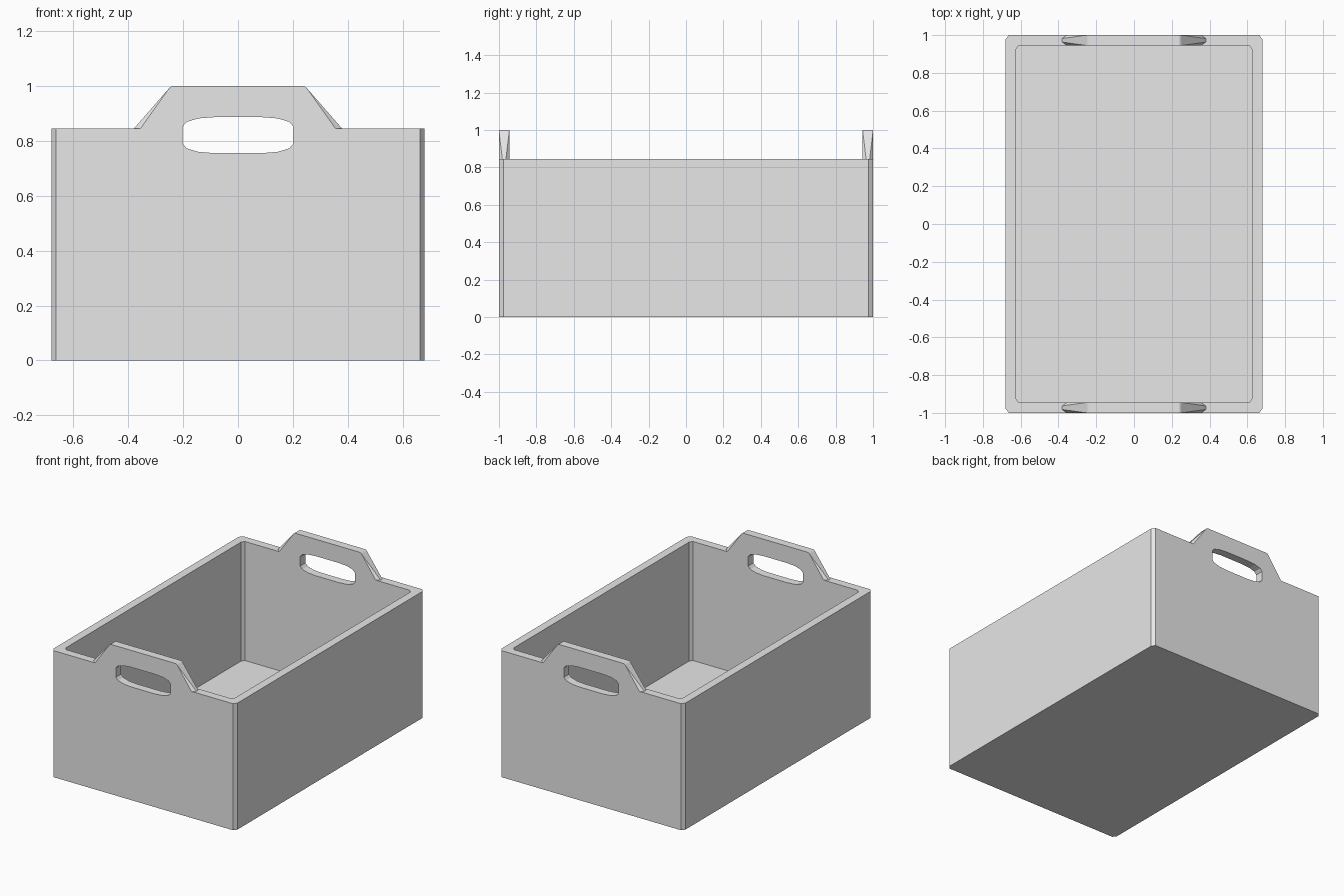
import bpy, bmesh, math

cube = bpy.data.objects.get("Cube")
if cube:
    bpy.data.objects.remove(cube, do_unlink=True)

WX, WY = 0.68, 1.0        # outer half sizes
IX, IY = 0.625, 0.945     # inner half sizes
RIM, FLOOR, TOP = 0.845, 0.05, 1.0

grey = bpy.data.materials.new("light grey")
grey.use_nodes = True
grey.diffuse_color = (0.8, 0.8, 0.8, 1)
grey.node_tree.nodes["Principled BSDF"].inputs["Base Color"].default_value = (0.8, 0.8, 0.8, 1)


def make_object(name, bm):
    bmesh.ops.recalc_face_normals(bm, faces=bm.faces)
    mesh = bpy.data.meshes.new(name)
    bm.to_mesh(mesh)
    bm.free()
    mesh.materials.append(grey)
    obj = bpy.data.objects.new(name, mesh)
    bpy.context.collection.objects.link(obj)
    return obj


def ring(bm, hx, hy, cx, cy, z):
    """Rectangle with chamfered corners."""
    quarter = [(hx, hy - cy), (hx - cx, hy)]
    pts = quarter + [(-x, y) for x, y in reversed(quarter)]
    pts += [(-x, -y) for x, y in pts]
    return [bm.verts.new((x, y, z)) for x, y in pts]


def bridge(bm, a, b):
    for i in range(len(a)):
        j = (i + 1) % len(a)
        bm.faces.new((a[i], a[j], b[j], b[i]))


# Open box: outer wall, rim, inner wall and floor
bm = bmesh.new()
rings = [ring(bm, WX, WY, 0.017, 0.023, 0), ring(bm, WX, WY, 0.017, 0.023, RIM),
         ring(bm, IX, IY, 0.015, 0.02, RIM), ring(bm, IX, IY, 0.015, 0.02, FLOOR)]
for a, b in zip(rings, rings[1:]):
    bridge(bm, a, b)
bm.faces.new(rings[0])
bm.faces.new(rings[-1])
crate = make_object("crate", bm)


def handle_ear(side):
    """Raised trapezoid on an end wall, pointed at its feet."""
    bm = bmesh.new()
    for sx in (-1, 1):
        for y, inset in ((IY, 0.018), (WY, -0.018)):
            for x, yy, z in ((0.356, y, RIM), (0.38, y + inset, RIM),
                             (0.25, y, TOP - 0.006), (0.241, y, TOP)):
                bm.verts.new((sx * x, side * yy, z))
    bmesh.ops.convex_hull(bm, input=bm.verts)
    bmesh.ops.dissolve_limit(bm, angle_limit=math.radians(1), verts=bm.verts, edges=bm.edges)
    return make_object("handle_ear", bm)


def grip_cutter(side):
    """Slot with flattened elliptical corners."""
    bm = bmesh.new()
    rx, rz, hx, hz, mid = 0.115, 0.034, 0.202, 0.0655, 0.8215
    pts = []
    for q, (sx, sz) in enumerate(((1, 1), (-1, 1), (-1, -1), (1, -1))):
        for k in range(4):
            t = (q + k / 3) * math.pi / 2
            pts.append((sx * (hx - rx) + rx * math.cos(t),
                        mid + sz * (hz - rz) + rz * math.sin(t)))
    near, far = ([bm.verts.new((x, side * y, z)) for x, z in pts] for y in (0.85, 1.1))
    bridge(bm, near, far)
    bm.faces.new(near)
    bm.faces.new(far)
    return make_object("grip_cutter", bm)


def combine(helper, operation):
    mod = crate.modifiers.new("combine", "BOOLEAN")
    mod.operation, mod.solver, mod.object = operation, "EXACT", helper
    helper.hide_render = True
    bpy.context.view_layer.objects.active = crate
    bpy.ops.object.modifier_apply(modifier=mod.name)
    bpy.data.objects.remove(helper, do_unlink=True)


# Ears and grip slots at both ends
for side in (-1, 1):
    combine(handle_ear(side), "UNION")
    combine(grip_cutter(side), "DIFFERENCE")

# Tidy the joined flat faces
bm = bmesh.new()
bm.from_mesh(crate.data)
bmesh.ops.remove_doubles(bm, verts=bm.verts, dist=0.0001)
bm.to_mesh(crate.data)
bm.free()
for poly in crate.data.polygons:
    poly.use_smooth = False
    poly.material_index = 0
